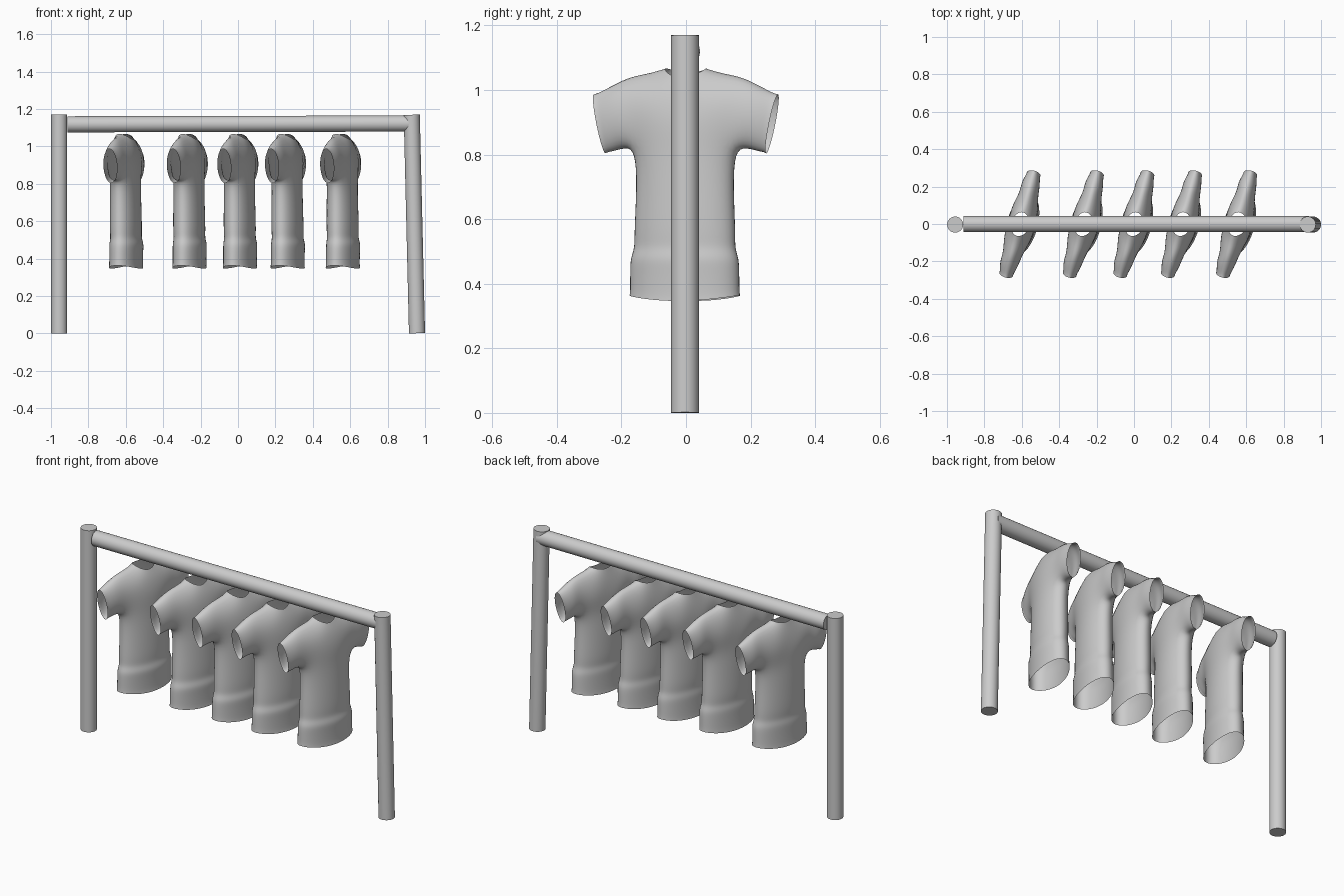
import bpy, bmesh
from math import sin, cos, pi, radians
from mathutils import Vector

cube = bpy.data.objects.get("Cube")
if cube:
    bpy.data.objects.remove(cube, do_unlink=True)

grey = bpy.data.materials.new("plain_grey")
grey.use_nodes = True
grey.diffuse_color = (0.6, 0.6, 0.6, 1)
grey.node_tree.nodes["Principled BSDF"].inputs["Base Color"].default_value = (0.6, 0.6, 0.6, 1)


def tube(name, start, end, radius=0.043):
    """Solid round rail between two points."""
    a, b = Vector(start), Vector(end)
    bpy.ops.mesh.primitive_cylinder_add(vertices=32, radius=radius, depth=(b - a).length,
                                        location=(a + b) / 2)
    ob = bpy.context.object
    ob.name = name
    ob.rotation_euler = (b - a).to_track_quat("Z", "Y").to_euler()
    ob.data.materials.append(grey)
    bpy.ops.object.shade_smooth_by_angle(angle=radians(40))


# Rack: two posts (one leaning) and a rail
tube("straight_post", (-0.956, -0.003, 0), (-0.956, -0.003, 1.17))
tube("leaning_post", (0.957, -0.003, 0.001), (0.929, -0.003, 1.169))
tube("hanging_rail", (-0.912, 0, 1.118), (0.935, 0, 1.122))

# Shirt: half of a subdivision cage, u = sideways, d = forwards
bm = bmesh.new()


def point(u, d, z):
    return bm.verts.new((u, -d, z))


def bridge(a, b, closed=False):
    n = len(a)
    for i in range(n if closed else n - 1):
        j = (i + 1) % n
        bm.faces.new((a[i], a[j], b[j], b[i]))


def body_ring(z, width, depth, centre, sag=0):
    """Half ring from front centre round the side to back centre."""
    ring = []
    for k in range(7):
        t = k * pi / 6
        ring.append(point(1.045 * width * sin(t), centre + 1.045 * depth * cos(t),
                          z + sag * sin(t) ** 2))
    return ring


# Height, half width, half depth, forward shift, side rise of the hem
levels = [(0.345, 0.176, 0.082, 0.014, 0.02), (0.365, 0.174, 0.080, 0.014, 0.02),
          (0.44, 0.174, 0.081, 0.015, 0.005), (0.48, 0.172, 0.083, 0.016, 0),
          (0.51, 0.160, 0.074, 0.014, 0), (0.55, 0.161, 0.078, 0.013, 0),
          (0.64, 0.157, 0.077, 0.012, 0), (0.74, 0.154, 0.075, 0.011, 0),
          (0.82, 0.163, 0.073, 0.011, 0)]
rings = [body_ring(*level) for level in levels]
for low, high in zip(rings, rings[1:]):
    bridge(low, high)
chest = rings[-1]

# Neckline and shoulder line shared by front and back panels
neck_side = point(0.072, 0, 1.072)
shoulder_mid = point(0.125, 0, 1.080)
shoulder_end = point(0.180, 0, 1.064)


def upper_panel(base, depth, neck_drop):
    """Panel from chest to neckline; returns its armhole edge."""
    low = [point(0, depth + 0.004, 0.91), point(0.085, depth - 0.004, 0.91),
           point(0.158, depth * 0.72, 0.905)]
    high = [point(0, depth * 0.87, 0.99), point(0.088, depth * 0.82, 0.995),
            point(0.170, depth * 0.62, 0.995)]
    neck = [point(0, depth * 0.68, 1.06 - neck_drop), point(0.05, depth * 0.5, 1.064 - neck_drop / 2)]
    # Negative depth panels lean backwards
    bridge(base, low)
    bridge(low, high)
    bridge(high[:2], neck)
    bm.faces.new((high[1], shoulder_mid, neck_side, neck[1]))
    bm.faces.new((high[1], high[2], shoulder_end, shoulder_mid))
    return low[2], high[2]


front_low, front_high = upper_panel(chest[:3], 0.085, 0.028)
back_low, back_high = upper_panel(chest[:3:-1], -0.066, 0.008)

# Sleeve: armhole loop, then rings out to the cuff
sleeve = [chest[3], chest[2], front_low, front_high, shoulder_end,
          back_high, back_low, chest[4]]


def sleeve_ring(u, z, lean, half, depth):
    return [point(u - 1.1 * lean * cos(k * pi / 4), 0.002 + 1.1 * depth * sin(k * pi / 4),
                  z - 1.1 * half * cos(k * pi / 4)) for k in range(8)]


for values in [(0.212, 0.920, 0.010, 0.101, 0.051), (0.252, 0.903, 0.016, 0.094, 0.042),
               (0.266, 0.899, 0.018, 0.091, 0.038), (0.277, 0.895, 0.019, 0.092, 0.038)]:
    ring = sleeve_ring(*values)
    bridge(sleeve, ring, closed=True)
    sleeve = ring

bmesh.ops.recalc_face_normals(bm, faces=bm.faces)
bm.faces.ensure_lookup_table()
if bm.faces[0].normal.y > 0:
    bmesh.ops.reverse_faces(bm, faces=bm.faces)
for face in bm.faces:
    face.smooth = True
shirt_mesh = bpy.data.meshes.new("shirt")
bm.to_mesh(shirt_mesh)
bm.free()
shirt_mesh.materials.append(grey)

# Five shirts in a row, turned slightly off the rail
for i, x in enumerate((-0.612, -0.273, -0.003, 0.252, 0.547)):
    ob = bpy.data.objects.new(f"shirt_{i + 1}", shirt_mesh)
    bpy.context.collection.objects.link(ob)
    ob.location.x = x
    ob.rotation_euler.z = radians(74.7)
    mirror = ob.modifiers.new("mirror", "MIRROR")
    mirror.use_clip = True
    smooth = ob.modifiers.new("smooth", "SUBSURF")
    smooth.levels = smooth.render_levels = 2
